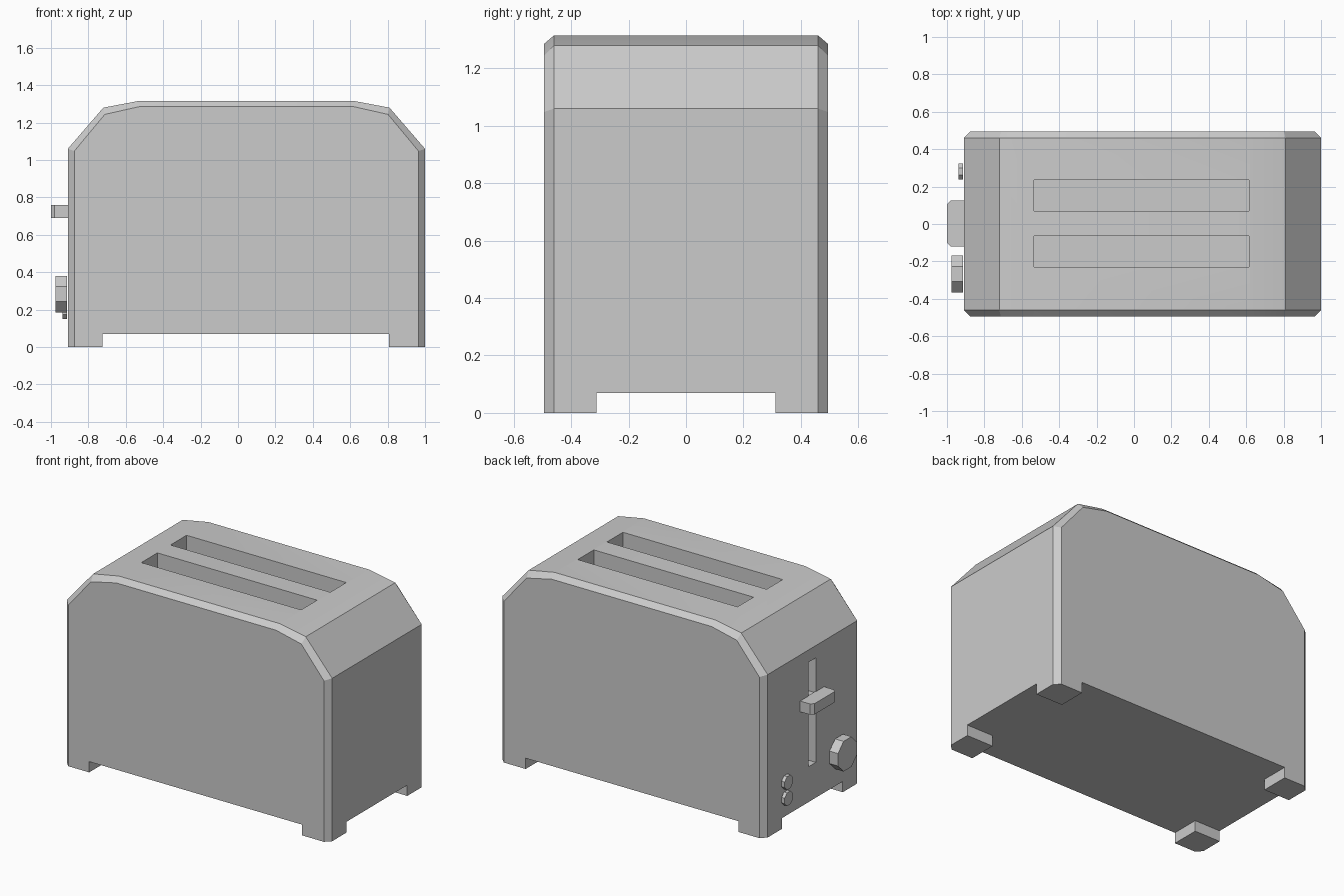
import bpy, bmesh, math

if "Cube" in bpy.data.objects:
    bpy.data.objects.remove(bpy.data.objects["Cube"])


def make_object(name, bm):
    bmesh.ops.recalc_face_normals(bm, faces=bm.faces)
    mesh = bpy.data.meshes.new(name)
    bm.to_mesh(mesh)
    bm.free()
    obj = bpy.data.objects.new(name, mesh)
    bpy.context.collection.objects.link(obj)
    return obj


def loft(name, rings):
    bm = bmesh.new()
    loops = [[bm.verts.new(p) for p in ring] for ring in rings]
    n = len(loops[0])
    for a, b in zip(loops, loops[1:]):
        for i in range(n):
            j = (i + 1) % n
            bm.faces.new((a[i], a[j], b[j], b[i]))
    bm.faces.new(loops[0])
    bm.faces.new(loops[-1])
    return make_object(name, bm)


def box(name, x, y, z):
    ring = [(x[0], y[0]), (x[1], y[0]), (x[1], y[1]), (x[0], y[1])]
    return loft(name, [[(px, py, pz) for px, py in ring] for pz in z])


def carve(target, cutter):
    cutter.hide_render = True
    mod = target.modifiers.new("carve", 'BOOLEAN')
    mod.operation = 'DIFFERENCE'
    mod.solver = 'EXACT'
    mod.object = cutter
    bpy.context.view_layer.objects.active = target
    bpy.ops.object.modifier_apply(modifier=mod.name)
    bpy.data.objects.remove(cutter)


def octagon_knob(name, y, z, half, x_out):
    r = half / math.cos(math.pi / 8)
    angles = [math.pi / 8 + i * math.pi / 4 for i in range(8)]
    return loft(name, [[(x, y + r * math.cos(a), z + r * math.sin(a)) for a in angles]
                       for x in (-0.915, x_out)])


# Body: side profile with the front and back rims chamfered
MID = 0.045
outer = [(0.955, 0), (0.955, 1.06), (0.765, 1.28), (0.58, 1.315)]
inner = [(0.92, 0), (0.92, 1.048), (0.757, 1.244), (0.575, 1.285)]


def profile(half, y):
    right = [(MID + x, y, z) for x, z in half]
    left = [(MID - x, y, z) for x, z in reversed(half)]
    return right + left


body = loft("toaster_body", [profile(inner, -0.495), profile(outer, -0.46),
                             profile(outer, 0.46), profile(inner, 0.495)])

# Underside: two crossing channels leave four corner feet
carve(body, box("foot_gap_x", (-2, 2), (-0.312, 0.312), (-1, 0.07)))
carve(body, box("foot_gap_y", (-0.725, 0.808), (-1, 1), (-1, 0.07)))

# Bread slots
for y0, y1 in ((-0.23, -0.065), (0.07, 0.235)):
    carve(body, box("bread_slot", (-0.535, 0.615), (y0, y1), (0.4, 2)))

# Lever groove in the left end
carve(body, box("lever_groove", (-1.5, -0.85), (-0.035, 0.04), (0.3, 0.98)))

# Lever handle with clipped outer corners, on a stem in the groove
handle = [(-0.905, -0.12), (-0.905, 0.125), (-0.98, 0.125), (-1.0, 0.105),
          (-1.0, -0.10), (-0.98, -0.12)]
loft("lever_handle", [[(x, y, z) for x, y in handle] for z in (0.69, 0.76)])
box("lever_stem", (-0.91, -0.845), (-0.03, 0.035), (0.695, 0.755))

# Browning dial and two buttons
octagon_knob("browning_dial", -0.267, 0.283, 0.098, -0.976)
for i, z in enumerate((0.193, 0.298)):
    octagon_knob(f"button_{i + 1}", 0.281, z, 0.043, -0.937)

# Soften only the shallow bend across the top
bpy.ops.object.select_all(action='DESELECT')
body.select_set(True)
bpy.context.view_layer.objects.active = body
bpy.ops.object.shade_smooth_by_angle(angle=math.radians(25))
